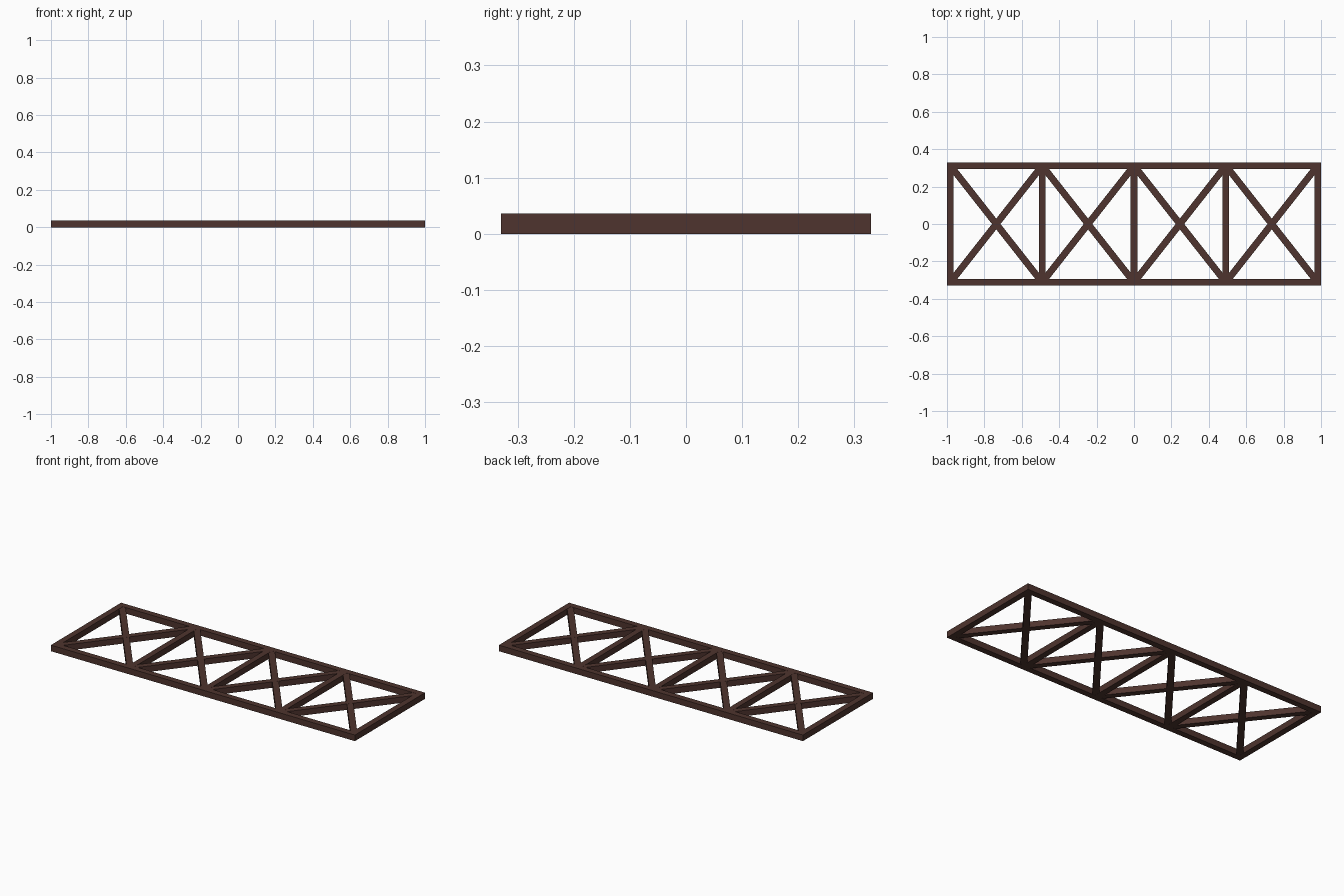
import bpy, math

if "Cube" in bpy.data.objects:
    bpy.data.objects.remove(bpy.data.objects["Cube"])

W = 0.036            # bar width and height
X, Y = 0.982, 0.312  # centre lines of the outer bars
BAYS = 4

brown = bpy.data.materials.new("dark_brown")
brown.diffuse_color = (0.0762, 0.0343, 0.0273, 1)
brown.use_nodes = True
brown.node_tree.nodes["Principled BSDF"].inputs["Base Color"].default_value = brown.diffuse_color


def bar(name, a, b, extend=0.0, height=W):
    """Square bar laid flat between two plan points."""
    dx, dy = b[0] - a[0], b[1] - a[1]
    bpy.ops.mesh.primitive_cube_add(
        size=1, location=((a[0] + b[0]) / 2, (a[1] + b[1]) / 2, W / 2))
    o = bpy.context.object
    o.name = name
    o.scale = (math.hypot(dx, dy) + 2 * extend, W, height)
    o.rotation_euler.z = math.atan2(dy, dx)
    bpy.ops.object.transform_apply(location=False, rotation=False, scale=True)
    o.data.materials.append(brown)


# long side rails
for name, y in (("front_rail", -Y), ("back_rail", Y)):
    bar(name, (-X, y), (X, y), W / 2)

# cross bars, including both ends
xs = [-X + 2 * X * i / BAYS for i in range(BAYS + 1)]
for i, x in enumerate(xs):
    bar(f"cross_bar_{i + 1}", (x, -Y + W / 2), (x, Y - W / 2))

# crossed diagonal braces in each bay, a hair thinner so faces do not clash
for i in range(BAYS):
    for s, side in ((1, "rising"), (-1, "falling")):
        bar(f"{side}_brace_{i + 1}", (xs[i], -s * Y), (xs[i + 1], s * Y),
            height=W - (0.001 if s > 0 else 0.0014))
